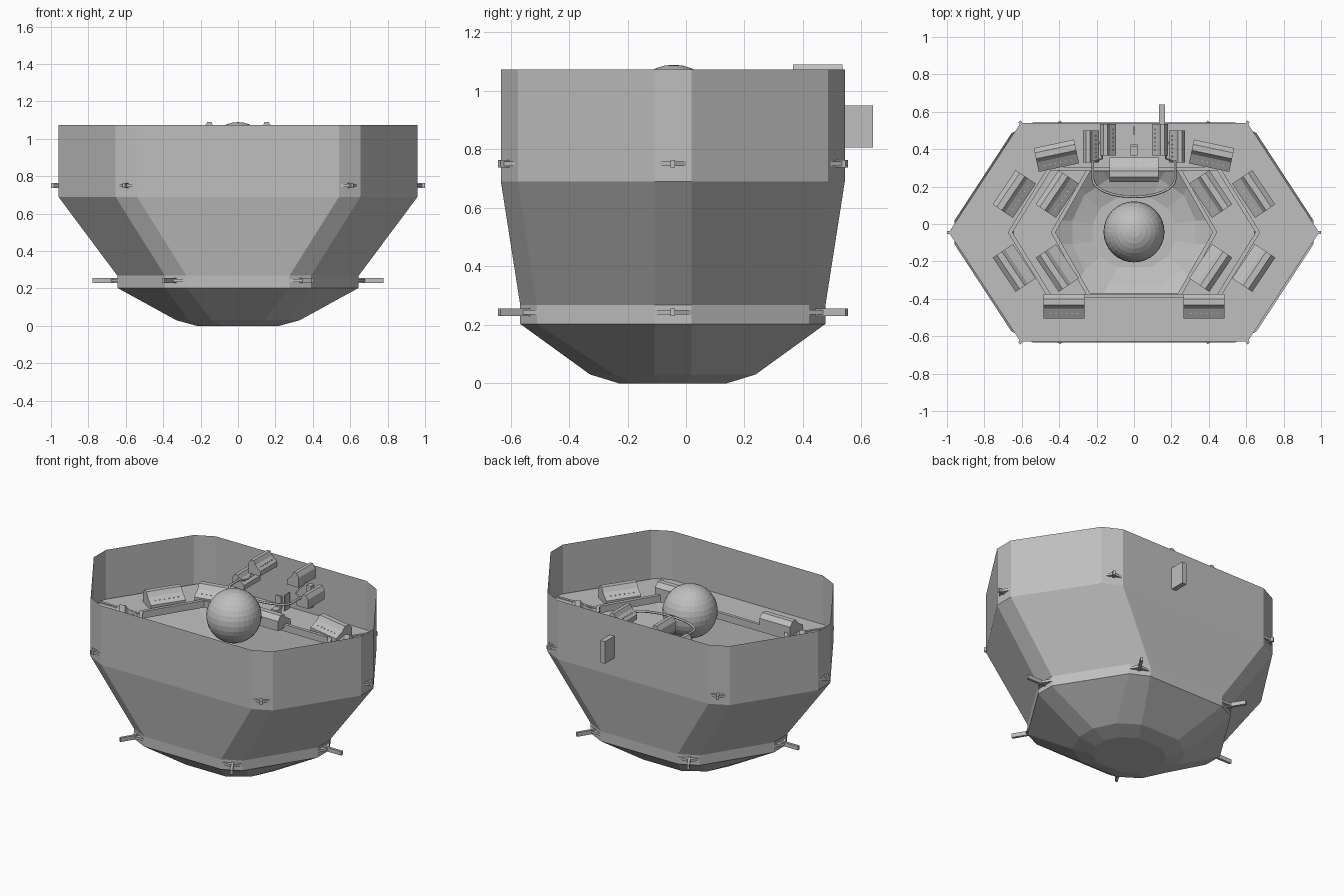
import bpy, bmesh, math
from mathutils import Matrix, Vector

if "Cube" in bpy.data.objects:
    bpy.data.objects.remove(bpy.data.objects["Cube"])

CY = -0.045  # centre line of the hull in y
grey = bpy.data.materials.new("hull grey")
grey.diffuse_color = (0.52, 0.52, 0.52, 1)
grey.use_nodes = True
grey.node_tree.nodes["Principled BSDF"].inputs["Base Color"].default_value = grey.diffuse_color


def finish(name, bm):
    me = bpy.data.meshes.new(name)
    bm.to_mesh(me)
    bm.free()
    me.materials.append(grey)
    ob = bpy.data.objects.new(name, me)
    bpy.context.collection.objects.link(ob)
    return ob


def loop12(q):
    """Mirror three quadrant points into a twelve-sided outline."""
    r = q[::-1]
    return (q + [(-x, y) for x, y in r] + [(-x, -y) for x, y in q] + [(x, -y) for x, y in r])


def hexagon(cx, fx, fy):
    return [(cx, 0), (fx, fy), (-fx, fy), (-cx, 0), (-fx, -fy), (fx, -fy)]


def bridge(bm, a, b):
    n = len(a)
    for i in range(n):
        bm.faces.new((a[i], a[(i + 1) % n], b[(i + 1) % n], b[i]))


def ring(name, outer, inner, z0, z1):
    """Flat plate with a hole."""
    bm = bmesh.new()
    loops = [[bm.verts.new((x, y + CY, z)) for x, y in pts]
             for pts, z in ((outer, z0), (outer, z1), (inner, z1), (inner, z0))]
    for i in range(4):
        bridge(bm, loops[i], loops[(i + 1) % 4])
    bmesh.ops.recalc_face_normals(bm, faces=bm.faces)
    return finish(name, bm)


def box(bm, size, mat):
    bmesh.ops.create_cube(bm, size=1, matrix=mat @ Matrix.Diagonal((*size, 1)))


def beam(name, a, b, z, w, h):
    a, b = Vector((*a, z)), Vector((*b, z))
    a.y += CY
    b.y += CY
    d = b - a
    bm = bmesh.new()
    box(bm, (d.length, w, h), Matrix.Translation((a + b) / 2)
        @ Matrix.Rotation(math.atan2(d.y, d.x), 4, 'Z'))
    return finish(name, bm)


def console(name, x, y, z, angle, length=0.22, depth=0.13, h=0.09):
    """Sloped desk; operator side is local -y."""
    prof = [(-.5, 0), (.5, 0), (.5, .7), (.3, 1), (.05, 1), (-.1, .7), (-.5, .35)]
    bm = bmesh.new()
    ends = [[bm.verts.new((s * length / 2, p * depth, q * h)) for p, q in prof] for s in (-1, 1)]
    bridge(bm, *ends)
    for e in ends:
        bm.faces.new(e)
    for i in range(6):  # row of keys
        box(bm, (.006, .006, .006),
            Matrix.Translation(((i - 2.5) * length * .13, -.3 * depth, .52 * h)))
    bmesh.ops.recalc_face_normals(bm, faces=bm.faces)
    bm.transform(Matrix.Translation((x, y, z)) @ Matrix.Rotation(math.radians(angle), 4, 'Z'))
    return finish(name, bm)


def tube(name, pts, r):
    cu = bpy.data.curves.new(name, 'CURVE')
    cu.dimensions = '3D'
    cu.bevel_depth = r
    cu.bevel_resolution = 1
    sp = cu.splines.new('POLY')
    sp.points.add(len(pts) - 1)
    for p, c in zip(sp.points, pts):
        p.co = (*c, 1)
    cu.materials.append(grey)
    ob = bpy.data.objects.new(name, cu)
    bpy.context.collection.objects.link(ob)


# Hull shell, open at the top
wide = [(.96, .063), (.655, .53), (.54, .588)]
low = [(.645, .063), (.39, .465), (.275, .522)]
levels = [(0, [(.22, .045), (.18, .13), (.09, .185)]),
          (.03, [(.33, .063), (.265, .2), (.14, .283)]),
          (.203, low), (.268, low), (.69, wide), (1.073, wide)]
bm = bmesh.new()
loops = [[bm.verts.new((x, y + CY, z)) for x, y in loop12(q)] for z, q in levels]
for a, b in zip(loops, loops[1:]):
    bridge(bm, a, b)
bm.faces.new(loops[0][::-1])
finish("hull", bm)

# Decks, curbs around their openings, and beams that poke out at the corners
decks = [("upper", .75, hexagon(.99, .607, .584), (.65, .445, .33), hexagon(1, .612, .594)),
         ("lower", .243, hexagon(.685, .355, .52), (.42, .235, .325), hexagon(.778, .4, .594))]
for label, z, outer, hole, tips in decks:
    inner = hexagon(*hole)
    ring(label + "_deck", outer, inner, z - .008, z + .008)
    ring(label + "_curb", hexagon(hole[0] + .025, hole[1] + .014, hole[2] + .02), inner,
         z - .015, z + .03)
    for i in range(6):
        beam(f"{label}_beam_{i}", inner[i], tips[i], z, .016, .026)

# Floating globe
bm = bmesh.new()
bmesh.ops.create_uvsphere(bm, u_segments=32, v_segments=16, radius=.163,
                          matrix=Matrix.Translation((0, CY + .003, .926)))
finish("globe", bm)

# Desks on both decks
for s, side in ((-1, "left"), (1, "right")):
    console(f"upper_back_desk_{side}", s * .415, .365, .758, -s * 12)
    console(f"upper_front_desk_{side}", s * .375, -.44, .758, 0)
    for label, x, z in (("upper", .64, .758), ("lower", .41, .251)):
        console(f"{label}_rear_side_desk_{side}", s * x, .16, z, -s * 56)
        console(f"{label}_fore_side_desk_{side}", s * x, -.235, z, -s * 124)
    # Raised command consoles on the back wall
    console(f"high_console_{side}", s * .138, .45, 1.0, -s * 90, .17, .085)
    console(f"mid_console_{side}", s * .23, .415, .9, -s * 90, .17, .085, .085)
    tube(f"console_arm_{side}", [(s * .18, .44, 1.01), (s * .17, .35, .97), (s * .22, .33, .95)], .005)

# Command desk, its seat and the curved rail in front
console("command_desk", 0, .29, .758, 180, .26, .13)
bm = bmesh.new()
box(bm, (.04, .05, .05), Matrix.Translation((0, .39, .783)))
box(bm, (.04, .012, .08), Matrix.Translation((0, .42, .84)))
finish("command_seat", bm)
bm = bmesh.new()
box(bm, (.008, .05, .1), Matrix.Translation((0, .5, .81)))
finish("wall_lever", bm)
arc = [(.22 * math.cos(t), .24 - .095 * math.sin(t), .96)
       for t in (math.pi * i / 16 for i in range(17))]
tube("curved_rail", [(.22, .34, .96)] + arc + [(-.22, .34, .96)], .007)

# Plate sticking out through the back wall
bm = bmesh.new()
box(bm, (.032, .13, .143), Matrix.Translation((.15, .575, .878)))
finish("back_plate", bm)
